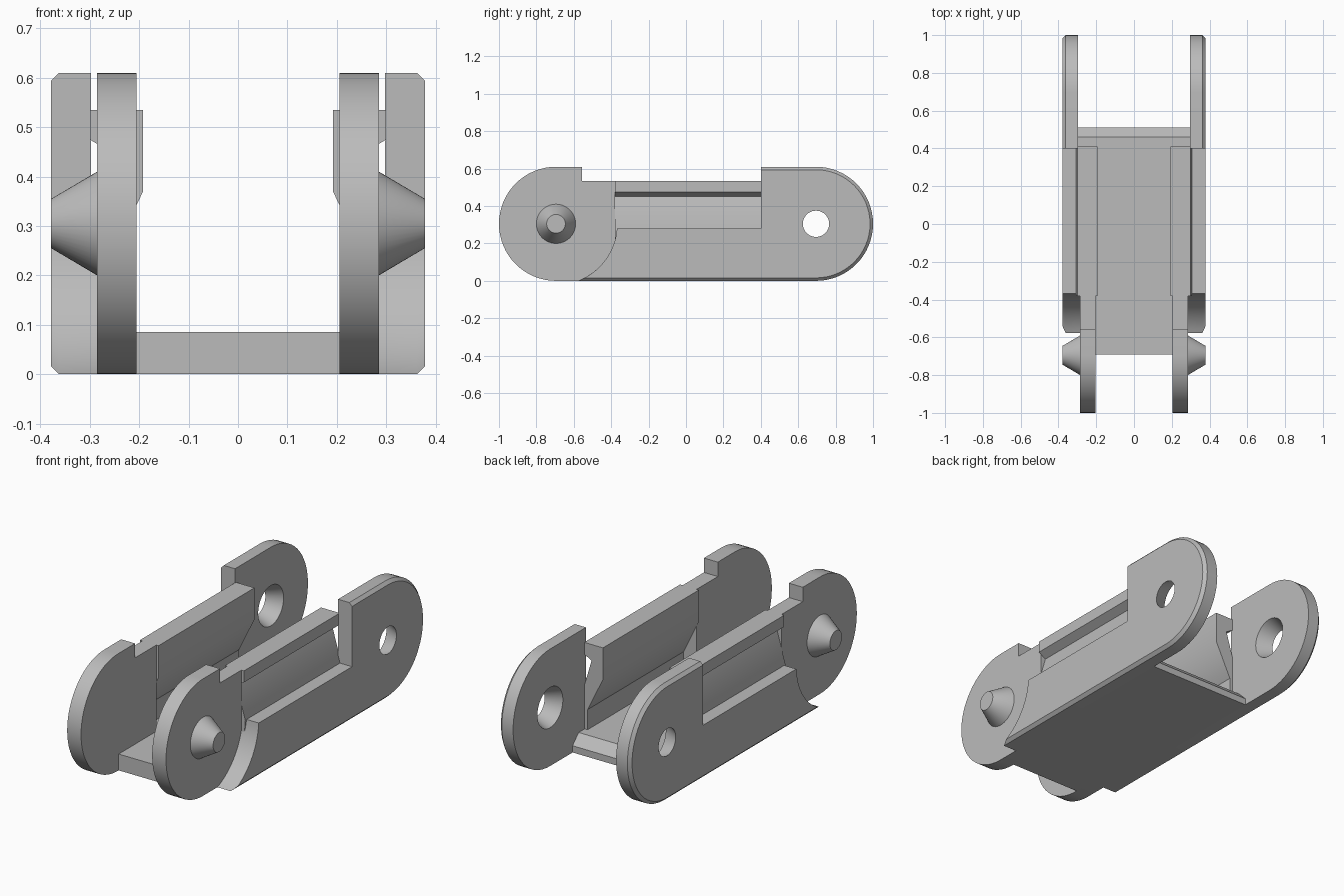
import bpy, bmesh
from math import sin, cos, pi, sqrt, asin, radians

cube = bpy.data.objects.get("Cube")
if cube:
    bpy.data.objects.remove(cube, do_unlink=True)

H = 0.61            # link height
R = H / 2           # end radius
PIN_Y = 0.695       # distance of both pivots from the centre
RECESS = 0.327      # radius of the concave clearance around the pin plate
LEDGE = 0.28        # top of the lower outer wall

grey = bpy.data.materials.new("plain grey")
grey.use_nodes = True
colour = (0.5, 0.5, 0.5, 1)
grey.diffuse_color = colour
grey.node_tree.nodes["Principled BSDF"].inputs["Base Color"].default_value = colour


def loft(name, rings):
    """Solid through matching rings of points, capped at both ends."""
    bm = bmesh.new()
    loops = [[bm.verts.new(p) for p in ring] for ring in rings]
    n = len(loops[0])
    for a, b in zip(loops, loops[1:]):
        for i in range(n):
            j = (i + 1) % n
            bm.faces.new((a[i], a[j], b[j], b[i]))
    bm.faces.new(loops[0][::-1])
    bm.faces.new(loops[-1])
    bmesh.ops.recalc_face_normals(bm, faces=bm.faces)
    mesh = bpy.data.meshes.new(name)
    bm.to_mesh(mesh)
    bm.free()
    mesh.materials.append(grey)
    ob = bpy.data.objects.new(name, mesh)
    bpy.context.collection.objects.link(ob)
    return ob


def arc(y, r, start, end, steps=32):
    """Points of an arc in the side plane, angles in radians."""
    angles = [start + (end - start) * i / steps for i in range(steps + 1)]
    return [(y + r * cos(a), R + r * sin(a)) for a in angles]


def at_x(x, profile):
    return [(x, y, z) for y, z in profile]


def disc(x, y, r, steps=48):
    return at_x(x, arc(y, r, 0, 2 * pi, steps)[:-1])


def activate(ob):
    bpy.ops.object.select_all(action='DESELECT')
    ob.select_set(True)
    bpy.context.view_layer.objects.active = ob


def finish(ob, mirrored=True):
    activate(ob)
    bpy.ops.object.shade_smooth_by_angle(angle=radians(30))
    if mirrored:
        ob.modifiers.new("Mirror", 'MIRROR')


def concave(r):
    """Clearance arc from the ledge down to the bottom edge."""
    return arc(-PIN_Y, RECESS, asin((LEDGE - R) / RECESS), -asin(r / RECESS), 16)


def outer_profile(r):
    """Outer side wall with its round rear end of radius r."""
    return (concave(r) + arc(PIN_Y, r, -pi / 2, pi / 2)
            + [(0.4, R + r), (0.4, LEDGE)])


# Front plates with round ends and a stepped top
front = arc(-PIN_Y, R, pi / 2, 3 * pi / 2)
front += [(-0.38, 0), (-0.38, 0.535), (-0.555, 0.535), (-0.555, H)]
finish(loft("front_plate", [at_x(0.205, front), at_x(0.285, front)]))

# Tapered pivot pins
finish(loft("pivot_pin", [disc(0.28, -PIN_Y, 0.107), disc(0.285, -PIN_Y, 0.105),
                          disc(0.378, -PIN_Y, 0.05)]))

# Outer plates with a chamfered rim and a tapered pivot hole
outer = loft("outer_plate", [at_x(0.297, outer_profile(R)),
                             at_x(0.362, outer_profile(R)),
                             at_x(0.378, outer_profile(R - 0.016))])
cutter = loft("hole_cutter", [disc(0.287, PIN_Y, 0.109), disc(0.388, PIN_Y, 0.066)])
cutter.hide_render = True
cut = outer.modifiers.new("Hole", 'BOOLEAN')
cut.operation = 'DIFFERENCE'
cut.solver = 'EXACT'
cut.object = cutter
activate(outer)
bpy.ops.object.modifier_apply(modifier=cut.name)
bpy.data.objects.remove(cutter, do_unlink=True)
finish(outer)

# Lower wall filling between the floor and the outer plates
lower = concave(R) + [(0.41, 0), (0.41, LEDGE)]
finish(loft("lower_wall", [at_x(0.28, lower), at_x(0.3, lower)]))

# Top rails on a slanted web, leaving a groove along the outside
section = [(0.192, 0.535), (0.3, 0.535), (0.3, 0.475), (0.258, 0.45),
           (0.308, LEDGE), (0.3, 0.17), (0.28, 0.19), (0.192, 0.37)]
finish(loft("side_rail", [[(x, y, z) for x, z in section] for y in (-0.38, 0.41)]))

# Floor: narrow front tongue and wide rear part with a bevelled lip
tongue = [(-0.69, 0), (-0.38, 0), (-0.38, 0.085), (-0.69, 0.085)]
rear = [(-0.38, 0), (0.51, 0), (0.51, 0.035), (0.46, 0.085), (-0.38, 0.085)]
for name, profile, half in (("floor_tongue", tongue, 0.205), ("floor", rear, 0.297)):
    finish(loft(name, [at_x(-half, profile), at_x(half, profile)]), mirrored=False)
